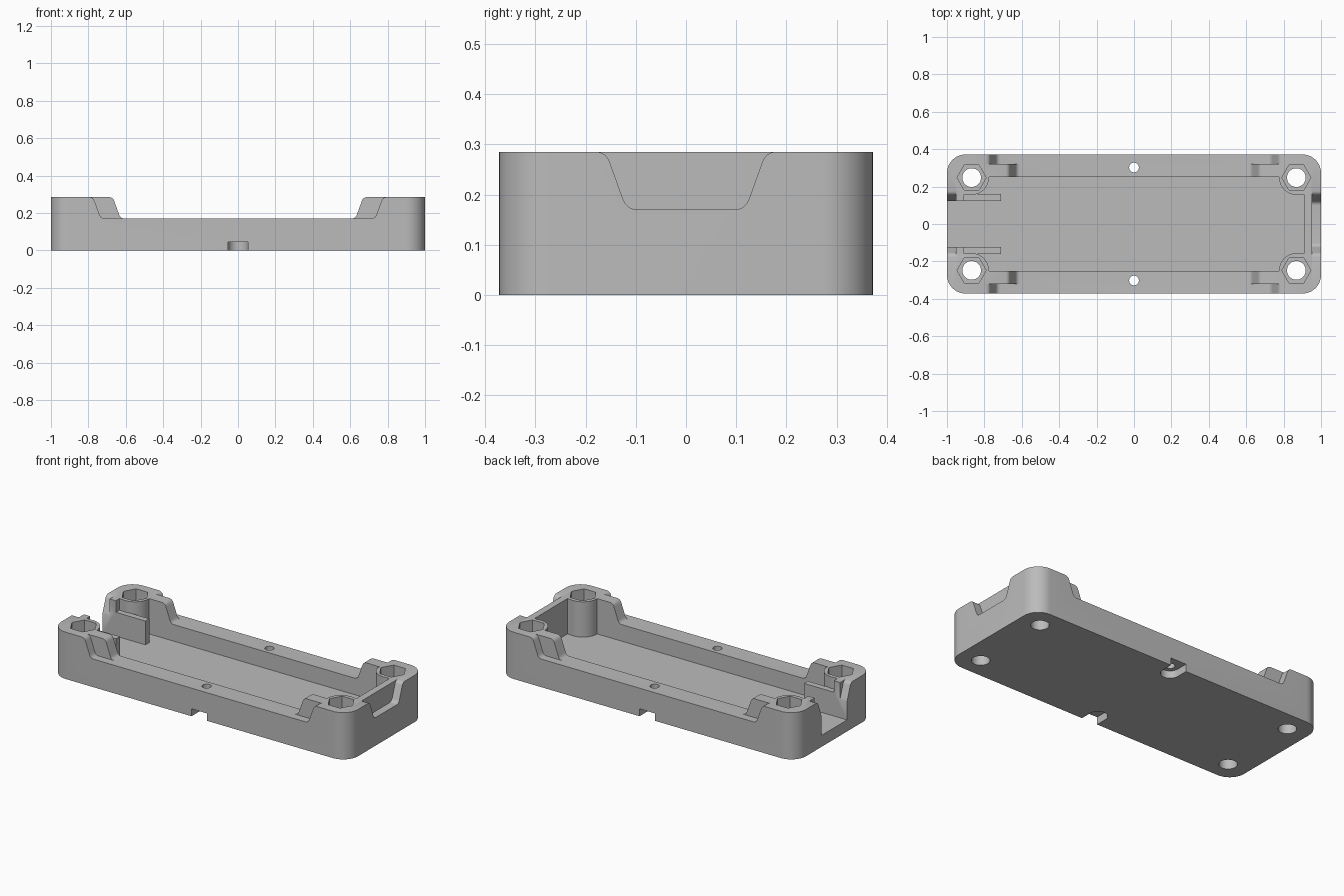
import bpy, bmesh
from math import pi, cos, sin, radians

if "Cube" in bpy.data.objects:
    bpy.data.objects.remove(bpy.data.objects["Cube"])

H, LIP, FLOOR = 0.285, 0.171, 0.07      # rim, side wall and floor heights
POST = (0.868, 0.248)                   # screw post centre
CORNERS = [(sx, sy) for sx in (-1, 1) for sy in (-1, 1)]


def prism(name, pts, axis, lo, hi):
    """Extrude a 2D outline along an axis."""
    place = {"x": lambda a, b, t: (t, a, b),
             "y": lambda a, b, t: (a, t, b),
             "z": lambda a, b, t: (a, b, t)}[axis]
    bm = bmesh.new()
    low = [bm.verts.new(place(a, b, lo)) for a, b in pts]
    high = [bm.verts.new(place(a, b, hi)) for a, b in pts]
    bm.faces.new(low)
    bm.faces.new(high)
    for i in range(len(pts)):
        j = (i + 1) % len(pts)
        bm.faces.new((low[i], low[j], high[j], high[i]))
    bmesh.ops.recalc_face_normals(bm, faces=bm.faces)
    mesh = bpy.data.meshes.new(name)
    bm.to_mesh(mesh)
    bm.free()
    obj = bpy.data.objects.new(name, mesh)
    bpy.context.collection.objects.link(obj)
    return obj


def box(name, x0, x1, y0, y1, z0, z1):
    return prism(name, [(x0, y0), (x1, y0), (x1, y1), (x0, y1)], "z", z0, z1)


def ring(x, y, r, n=48):
    return [(x + r * cos(2 * pi * i / n), y + r * sin(2 * pi * i / n)) for i in range(n)]


def rounded_rect(x, y, r, n=12):
    pts = []
    for k, (sx, sy) in enumerate([(1, 1), (-1, 1), (-1, -1), (1, -1)]):
        for i in range(n + 1):
            a = pi / 2 * (k + i / n)
            pts.append((sx * (x - r) + r * cos(a), sy * (y - r) + r * sin(a)))
    return pts


def notch(half):
    """Wide trough with sloped, filleted sides; half is its half width at the rim."""
    side = [(0.0, H), (0.007, 0.283), (0.014, 0.279), (0.019, 0.273), (0.023, 0.265),
            (0.050, 0.190), (0.054, 0.182), (0.060, 0.176), (0.067, 0.172), (0.075, LIP)]
    right = [(half, H + 0.1)] + [(half - d, z) for d, z in side]
    return right + [(-a, z) for a, z in reversed(right)]


def cut(target, cutter):
    mod = target.modifiers.new("cut", "BOOLEAN")
    mod.operation, mod.solver, mod.object = "DIFFERENCE", "EXACT", cutter
    bpy.context.view_layer.objects.active = target
    bpy.ops.object.modifier_apply(modifier=mod.name)
    bpy.data.objects.remove(cutter)


# Outer block with rounded corners
tray = prism("tray", rounded_rect(1.0, 0.372, 0.1), "z", 0, H)

# Cavity, keeping the four posts and two guide plates solid
cavity = box("cavity_cutter", -0.91, 0.91, -0.252, 0.252, FLOOR, H + 0.1)
for sx, sy in CORNERS:
    cut(cavity, prism("post", ring(sx * POST[0], sy * POST[1], 0.092), "z", 0, 0.5))
    cut(cavity, box("post_fill", *sorted((sx * POST[0], sx)),
                    *sorted((sy * 0.158, sy * 0.4)), 0, 0.5))
for s in (-1, 1):
    cut(cavity, box("guide_plate", -0.95, -0.71, *sorted((s * 0.1, s * 0.16)), 0, 0.215))
cut(tray, cavity)

# Open end between the guide plates
cut(tray, box("opening_cutter", -1.1, -0.7, -0.123, 0.123, FLOOR, H + 0.1))

# Stepped troughs in the long sides and shallow ones on both ends
for s in (-1, 1):
    cut(tray, prism("outer_notch", notch(0.79), "y", *sorted((s * 0.322, s * 0.5))))
    cut(tray, prism("inner_notch", notch(0.685), "y", *sorted((s * 0.2, s * 0.33))))
    cut(tray, prism("end_notch", notch(0.175), "x", *sorted((s * 0.952, s * 1.2))))

# Screw holes with hexagonal nut pockets
for sx, sy in CORNERS:
    x, y = sx * POST[0], sy * POST[1]
    cut(tray, prism("nut_pocket", ring(x, y, 0.078, 6), "z", H - 0.11, H + 0.1))
    cut(tray, prism("screw_hole", ring(x, y, 0.05), "z", -0.1, H + 0.1))

# Small side holes opening into slots on the underside
for s in (-1, 1):
    cut(tray, prism("side_hole", ring(0, s * 0.302, 0.026, 32), "z", -0.1, H))
    slot = [(0.053 * cos(pi * i / 16), s * (0.302 - 0.053 * sin(pi * i / 16)))
            for i in range(17)]
    slot += [(-0.053, s * 0.5), (0.053, s * 0.5)]
    cut(tray, prism("underside_slot", slot, "z", -0.1, 0.045))

# Plain grey finish
grey = bpy.data.materials.new("grey plastic")
grey.use_nodes = True
colour = (0.5, 0.5, 0.5, 1)
grey.diffuse_color = colour
grey.node_tree.nodes["Principled BSDF"].inputs["Base Color"].default_value = colour
tray.data.materials.clear()
tray.data.materials.append(grey)

bpy.ops.object.select_all(action="DESELECT")
tray.select_set(True)
bpy.context.view_layer.objects.active = tray
bpy.ops.object.shade_smooth_by_angle(angle=radians(30))
